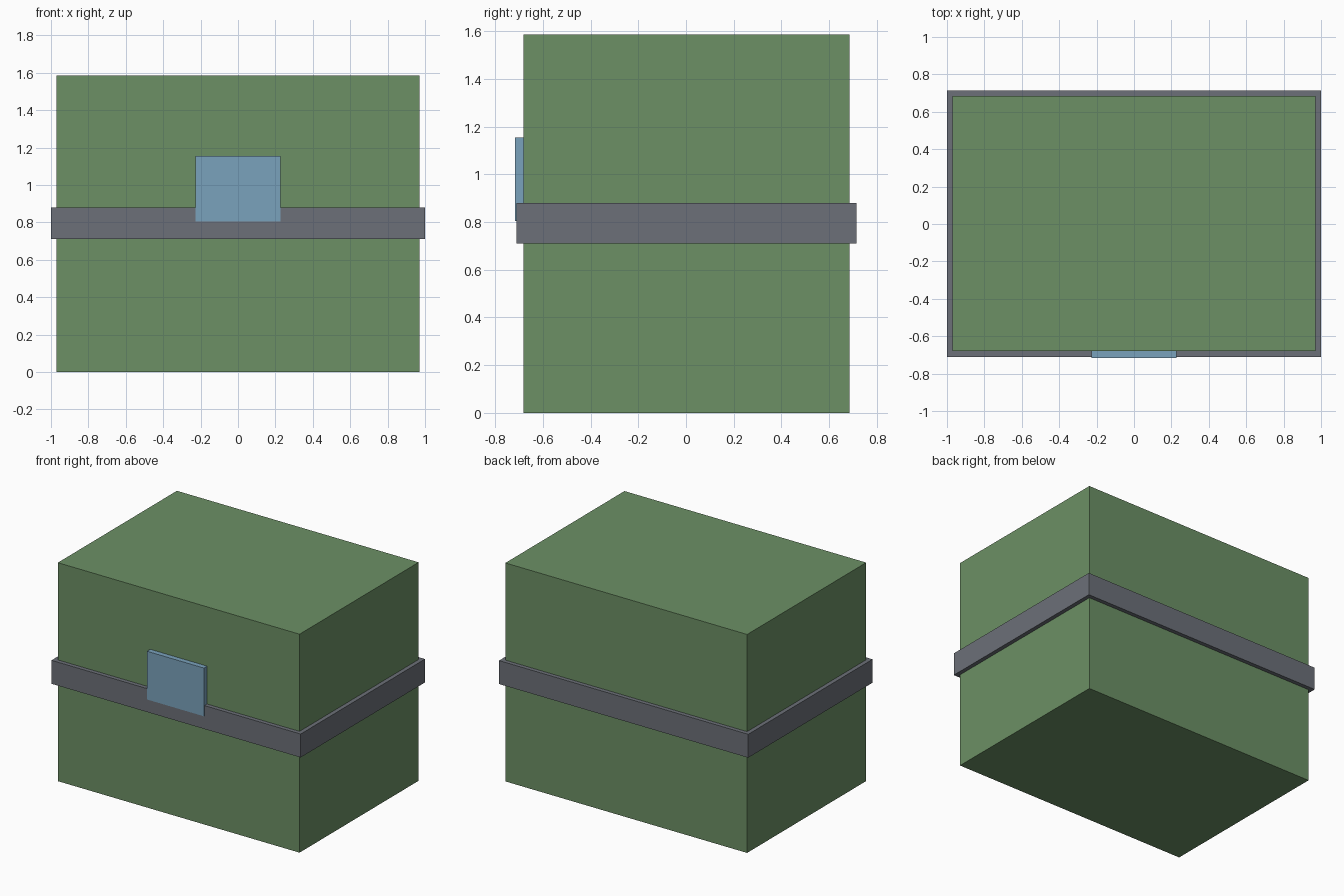
import bpy

if "Cube" in bpy.data.objects:
    bpy.data.objects.remove(bpy.data.objects["Cube"])


def material(name, rgb):
    mat = bpy.data.materials.new(name)
    mat.diffuse_color = (*rgb, 1.0)
    mat.use_nodes = True
    mat.node_tree.nodes["Principled BSDF"].inputs["Base Color"].default_value = mat.diffuse_color
    return mat


def box(name, low, high, mat):
    """Axis-aligned box between two corners."""
    centre = [(a + b) / 2 for a, b in zip(low, high)]
    size = [b - a for a, b in zip(low, high)]
    bpy.ops.mesh.primitive_cube_add(size=1, location=centre)
    obj = bpy.context.object
    obj.name = name
    obj.scale = size
    bpy.ops.object.transform_apply(location=False, rotation=False, scale=True)
    obj.data.materials.append(mat)
    return obj


green = material("muted green", (0.150, 0.279, 0.130))
grey = material("slate grey", (0.150, 0.162, 0.188))
blue = material("pale blue", (0.195, 0.361, 0.503))

# Main box
box("crate_body", (-0.97, -0.68, 0.0), (0.97, 0.685, 1.585), green)

# Band wrapped around the middle
box("middle_band", (-1.0, -0.71, 0.71), (1.0, 0.715, 0.88), grey)

# Latch plate standing just proud of the band
box("latch_plate", (-0.228, -0.717, 0.805), (0.228, -0.675, 1.155), blue)
